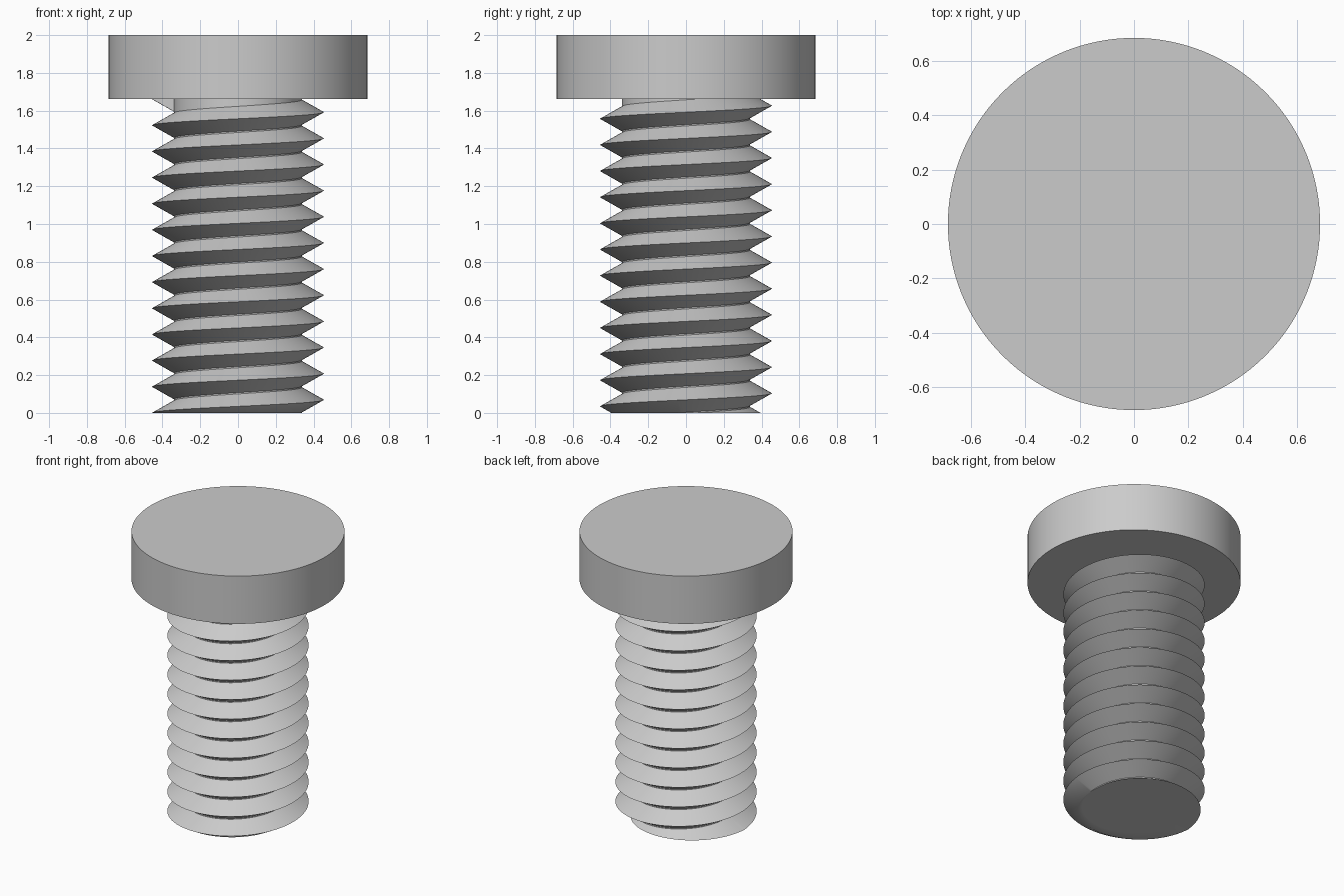
import bpy, bmesh
from math import cos, sin, pi, tau, radians
from mathutils import Vector

HEAD_R, HEAD_Z, TOP = 0.685, 1.661, 2.0
CORE_R, CREST_R = 0.338, 0.4545
TURNS, SEGMENTS = 12, 128
PITCH = HEAD_Z / TURNS
HALF = PITCH * 0.475          # half the thread height at the core surface

if "Cube" in bpy.data.objects:
    bpy.data.objects.remove(bpy.data.objects["Cube"], do_unlink=True)

steel = bpy.data.materials.new("grey_steel")
steel.use_nodes = True
grey = (0.6, 0.6, 0.6, 1)
steel.diffuse_color = grey
steel.node_tree.nodes["Principled BSDF"].inputs["Base Color"].default_value = grey


def finish(name, bm):
    bmesh.ops.recalc_face_normals(bm, faces=bm.faces[:])
    mesh = bpy.data.meshes.new(name)
    bm.to_mesh(mesh)
    bm.free()
    mesh.materials.append(steel)
    obj = bpy.data.objects.new(name, mesh)
    bpy.context.collection.objects.link(obj)
    bpy.ops.object.select_all(action="DESELECT")
    obj.select_set(True)
    bpy.context.view_layer.objects.active = obj
    bpy.ops.object.shade_smooth_by_angle(angle=radians(30))


def cylinder(name, radius, low, high):
    bm = bmesh.new()
    bmesh.ops.create_cone(bm, cap_ends=True, segments=SEGMENTS, radius1=radius,
                          radius2=radius, depth=high - low)
    bmesh.ops.translate(bm, verts=bm.verts[:], vec=Vector((0, 0, (low + high) / 2)))
    finish(name, bm)


# Head and plain core of the shank
cylinder("head", HEAD_R, HEAD_Z, TOP)
cylinder("shank_core", CORE_R, 0, HEAD_Z + 0.01)

# Right-handed V thread: a triangle swept up a helix, rooted just inside the core
bm = bmesh.new()
root = CORE_R - 0.004
base = HALF * (CREST_R - root) / (CREST_R - CORE_R)
profile = [(root, -base), (CREST_R, 0), (root, base)]
rings = []
for i in range(-SEGMENTS, TURNS * SEGMENTS + 1):
    turn = i / SEGMENTS
    a = pi + tau * turn
    rings.append([bm.verts.new((r * cos(a), r * sin(a), PITCH * turn + z))
                  for r, z in profile])
for lower, upper in zip(rings, rings[1:]):
    for j in range(3):
        k = (j + 1) % 3
        bm.faces.new((lower[j], lower[k], upper[k], upper[j]))
bm.faces.new(rings[0])
bm.faces.new(rings[-1])

# Trim the thread flat at the tip and close the cut
cut = bmesh.ops.bisect_plane(bm, geom=bm.verts[:] + bm.edges[:] + bm.faces[:],
                             plane_co=(0, 0, 0), plane_no=(0, 0, 1), clear_inner=True)
rim = [e for e in bm.edges if e.is_boundary]
bmesh.ops.triangle_fill(bm, edges=rim, use_beauty=True)
finish("thread", bm)
